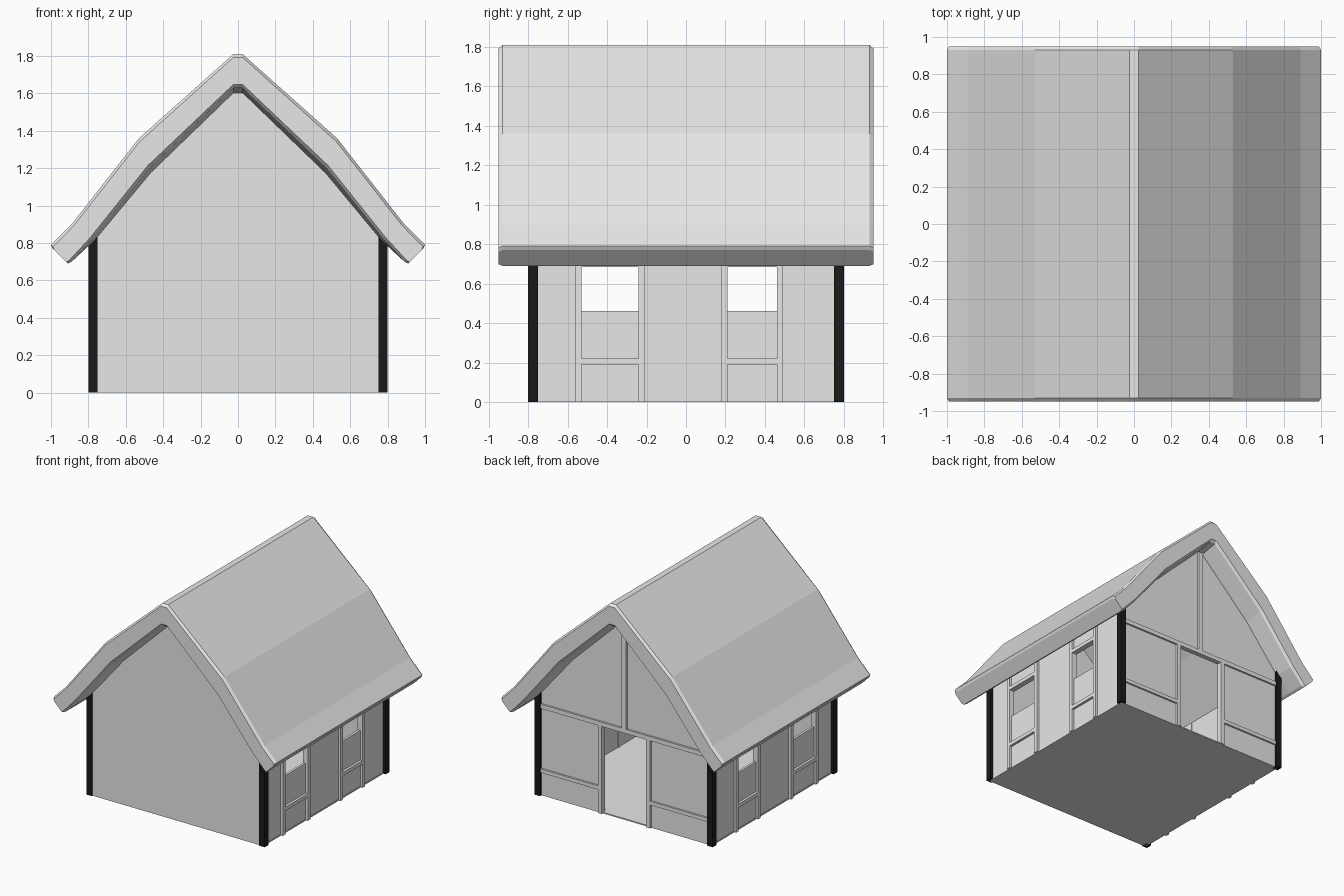
import bpy, bmesh

cube = bpy.data.objects.get("Cube")
if cube:
    bpy.data.objects.remove(cube)


def material(name, rgb):
    m = bpy.data.materials.new(name)
    m.use_nodes = True
    m.diffuse_color = (*rgb, 1)
    m.node_tree.nodes["Principled BSDF"].inputs["Base Color"].default_value = (*rgb, 1)
    return m


GREY = material("light grey", (0.8, 0.8, 0.8))
BLACK = material("black", (0.01, 0.01, 0.01))


def finish(name, bm, mat):
    bmesh.ops.recalc_face_normals(bm, faces=bm.faces)
    me = bpy.data.meshes.new(name)
    bm.to_mesh(me)
    bm.free()
    me.materials.append(mat)
    ob = bpy.data.objects.new(name, me)
    bpy.context.collection.objects.link(ob)
    return ob


def box(name, x, y, z, mat=GREY):
    bm = bmesh.new()
    bmesh.ops.create_cube(bm, size=1)
    for v in bm.verts:
        for i, (a, b) in enumerate((x, y, z)):
            v.co[i] = (a + b) / 2 + v.co[i] * (b - a)
    return finish(name, bm, mat)


def gable(name, outline, y0, y1):
    """Extrude an outline in the x-z plane from y0 to y1."""
    bm = bmesh.new()
    f = bm.faces.new([bm.verts.new((x, y0, z)) for x, z in outline])
    ext = bmesh.ops.extrude_face_region(bm, geom=[f])["geom"]
    for v in ext:
        if isinstance(v, bmesh.types.BMVert):
            v.co.y = y1
    return finish(name, bm, GREY)


def mirrored(half):
    return [(-x, z) for x, z in reversed(half)] + half


# Thatched roof: curved shell lofted along y, with bevelled gable ends
outer = [(0.025, 1.81), (0.53, 1.36), (0.89, 0.9), (1.0, 0.79), (0.99, 0.77)]
inner = [(0.025, 1.63), (0.475, 1.2), (0.78, 0.82), (0.89, 0.7), (0.91, 0.69)]
sink = [0.15, 0.15, 0.1, 0, 0]


def ring(bm, y, t_out, t_in):
    out, inn = [], []
    for (ox, oz), (ix, iz), s in zip(outer, inner, sink):
        dx, dz = ix - ox, iz - oz
        out.append((ox + dx * t_out, oz + dz * t_out))
        k = t_in if t_in > 0 else -s * (t_in < 0)
        inn.append((ix - dx * k, iz - dz * k))
    return [[bm.verts.new((x, y, z)) for x, z in mirrored(p)] for p in (out, inn)]


bm = bmesh.new()
rings = [ring(bm, *r) for r in ((-0.95, 0.1, 0.1), (-0.93, 0, 0), (-0.79, 0, -1),
                                (0.79, 0, -1), (0.93, 0, 0), (0.95, 0.1, 0.1))]
n = len(outer) * 2
for a, b in zip(rings, rings[1:]):
    for k in (0, 1):
        for i in range(n - 1):
            bm.faces.new((a[k][i], a[k][i + 1], b[k][i + 1], b[k][i]))
    for i in (0, n - 1):
        bm.faces.new((a[0][i], a[1][i], b[1][i], b[0][i]))
for o, i in (rings[0], rings[-1]):
    for j in range(n - 1):
        bm.faces.new((o[j], o[j + 1], i[j + 1], i[j]))
finish("roof", bm, GREY)

# Floor
box("floor", (-0.78, 0.78), (-0.78, 0.78), (0, 0.01))

# Gable walls: plain front, back with a doorway
top = mirrored([(0.025, 1.64), (0.475, 1.22), (0.78, 0.84)])
gable("front_wall", [(-0.78, 0)] + top + [(0.78, 0)], -0.79, -0.765)
door = [(0.2, 0), (0.2, 0.71), (-0.2, 0.71), (-0.2, 0)]
gable("back_wall", [(-0.78, 0)] + top + [(0.78, 0)] + door, 0.78, 0.755)

# Back timber framing
Y = (0.77, 0.795)
box("back_tie_beam", (-0.77, 0.77), Y, (0.71, 0.745))
box("back_king_post", (-0.02, 0.02), Y, (0.745, 1.62))
for s, side in ((1, "left"), (-1, "right")):
    span = lambda a, b: tuple(sorted((s * a, s * b)))
    box(f"{side}_door_post", span(0.2, 0.235), Y, (0, 0.71))
    box(f"{side}_back_rail", span(0.235, 0.77), Y, (0.19, 0.22))

    # Side wall panels around the window openings
    X, F = span(0.755, 0.775), span(0.75, 0.795)
    for y in ((-0.77, -0.54), (-0.225, 0.195), (0.48, 0.77)):
        box(f"{side}_wall_panel", X, y, (0, 0.84))
    for y0, y1 in ((-0.53, -0.24), (0.21, 0.46)):
        box(f"{side}_wall_below_window", X, (y0 - 0.01, y1 + 0.015), (0, 0.46))
        box(f"{side}_wall_above_window", X, (y0 - 0.01, y1 + 0.015), (0.7, 0.84))
        # Window studs and cross rails
        for y in ((y0 - 0.032, y0), (y1, y1 + 0.032)):
            box(f"{side}_window_stud", F, y, (0, 0.82))
        for z in ((0.19, 0.22), (0.685, 0.715)):
            box(f"{side}_window_rail", F, (y0, y1), z)

    # Corner posts
    for y in ((-0.8, -0.75), (0.75, 0.8)):
        box(f"{side}_corner_post", span(0.75, 0.8), y, (0, 0.85), BLACK)
